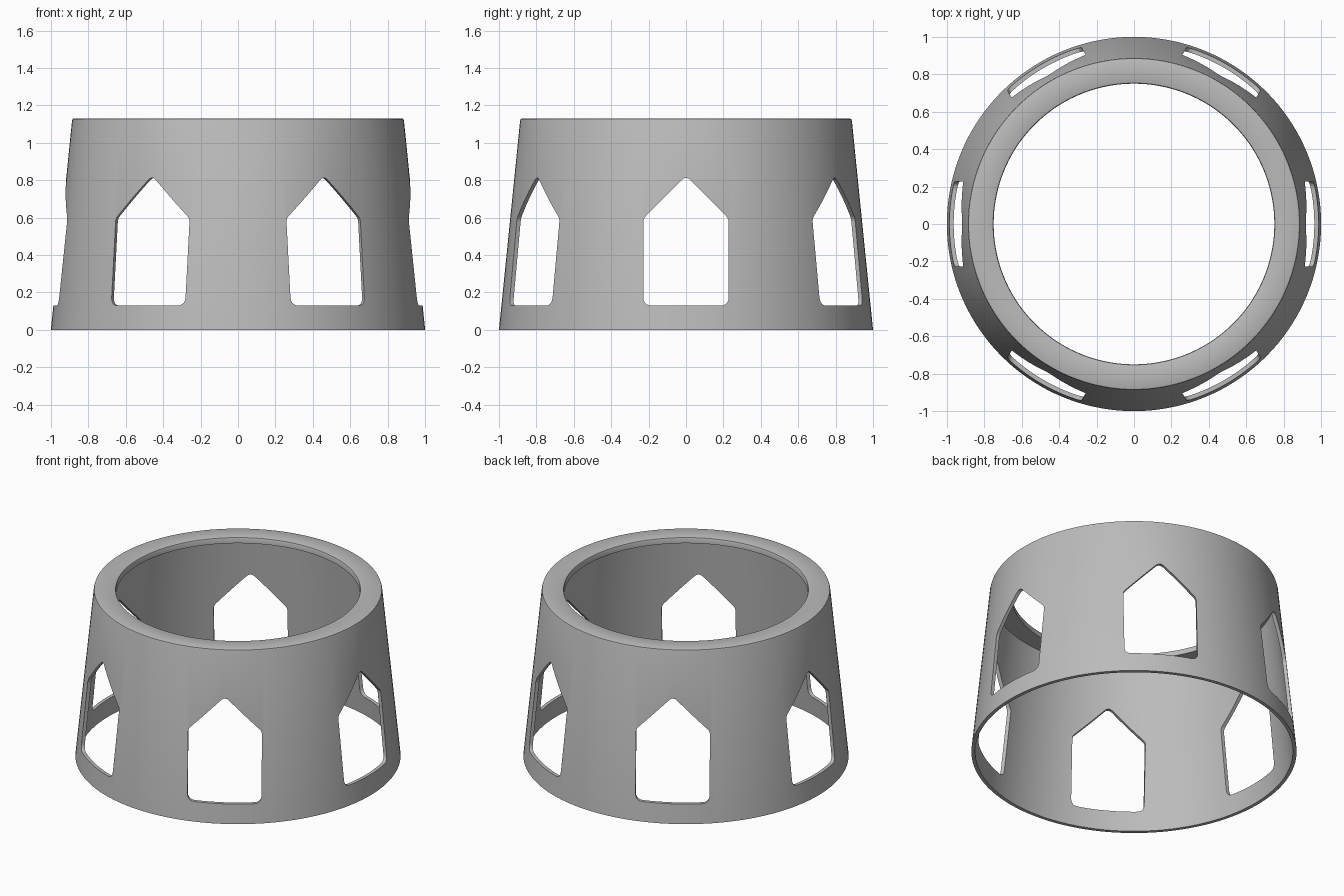
import bpy, bmesh, math
from mathutils import Vector, Matrix

cube = bpy.data.objects.get("Cube")
if cube:
    bpy.data.objects.remove(cube, do_unlink=True)

SEGMENTS = 144
HEIGHT = 1.13

grey = bpy.data.materials.new("plain_grey")
grey.use_nodes = True
colour = (0.5, 0.5, 0.5, 1)
grey.diffuse_color = colour
grey.node_tree.nodes["Principled BSDF"].inputs["Base Color"].default_value = colour


def make_object(name, bm):
    bmesh.ops.recalc_face_normals(bm, faces=bm.faces[:])
    mesh = bpy.data.meshes.new(name)
    bm.to_mesh(mesh)
    bm.free()
    obj = bpy.data.objects.new(name, mesh)
    bpy.context.collection.objects.link(obj)
    mesh.materials.append(grey)
    return obj


def lathe(name, profile):
    """Closed (radius, height) profile turned around the z axis."""
    bm = bmesh.new()
    rings = []
    for i in range(SEGMENTS):
        a = math.tau * i / SEGMENTS
        rings.append([bm.verts.new((r * math.cos(a), r * math.sin(a), z)) for r, z in profile])
    n = len(profile)
    for i in range(SEGMENTS):
        here, there = rings[i], rings[(i + 1) % SEGMENTS]
        for j in range(n):
            k = (j + 1) % n
            bm.faces.new((here[j], there[j], there[k], here[k]))
    return make_object(name, bm)


def rounded(corners, steps=5):
    """Round each (x, z, reach) corner with a quadratic curve."""
    pts = []
    for i, (x, z, reach) in enumerate(corners):
        p = Vector((x, z))
        before = Vector(corners[i - 1][:2])
        after = Vector(corners[(i + 1) % len(corners)][:2])
        a = p + (before - p).normalized() * reach
        b = p + (after - p).normalized() * reach
        for s in range(steps + 1):
            t = s / steps
            pts.append(a * (1 - t) ** 2 + p * 2 * t * (1 - t) + b * t * t)
    return pts


# Tapered thin wall with an inward flange and softened top edges
body = lathe("tapered_ring", [
    (1.0, 0), (0.887, HEIGHT - 0.012), (0.884, HEIGHT - 0.003), (0.877, HEIGHT),
    (0.76, HEIGHT), (0.753, HEIGHT - 0.003), (0.75, HEIGHT - 0.01),
    (0.75, HEIGHT - 0.04), (0.866, HEIGHT - 0.04), (0.977, 0)])

# Six pointed windows spaced evenly around the wall
window = rounded([(-0.228, 0.13, 0.045), (0.228, 0.13, 0.045), (0.228, 0.595, 0.02),
                  (0, 0.825, 0.035), (-0.228, 0.595, 0.02)])
bm = bmesh.new()
for i in range(6):
    turn = Matrix.Rotation(math.tau * i / 6, 3, "Z")
    inner, outer = [[bm.verts.new(turn @ Vector((depth, p.x, p.y))) for p in window]
                    for depth in (0.7, 1.2)]
    bm.faces.new(inner)
    bm.faces.new(outer)
    for j in range(len(window)):
        k = (j + 1) % len(window)
        bm.faces.new((inner[j], inner[k], outer[k], outer[j]))
cutter = make_object("window_cutter", bm)
cutter.hide_render = True

cut = body.modifiers.new("windows", "BOOLEAN")
cut.operation = "DIFFERENCE"
cut.solver = "EXACT"
cut.object = cutter

bpy.ops.object.select_all(action="DESELECT")
body.select_set(True)
bpy.context.view_layer.objects.active = body
bpy.ops.object.modifier_apply(modifier=cut.name)
bpy.data.objects.remove(cutter, do_unlink=True)
bpy.ops.object.shade_smooth_by_angle(angle=math.radians(35))
